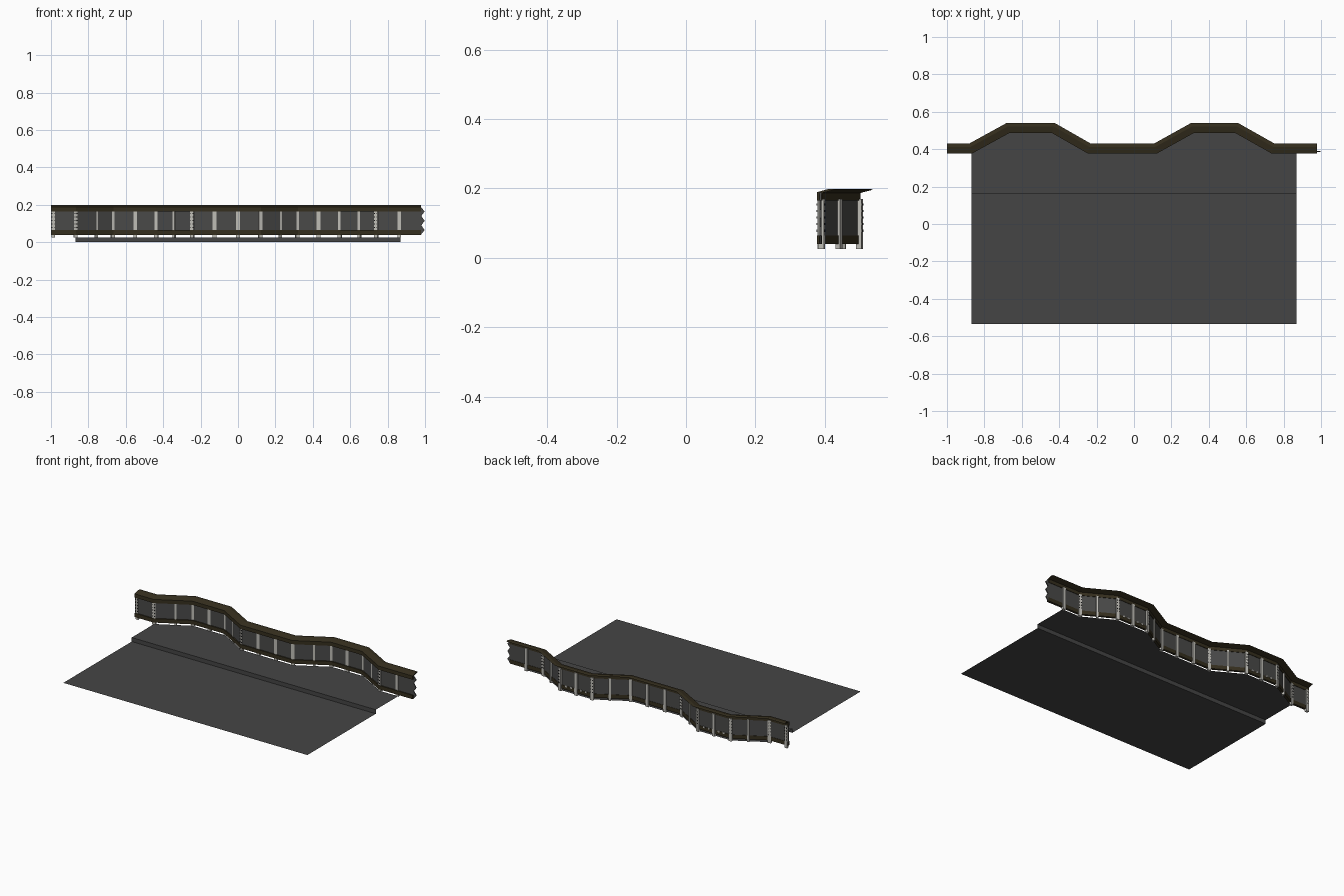
import bpy, bmesh
from mathutils import Vector, Matrix

if "Cube" in bpy.data.objects:
    bpy.data.objects.remove(bpy.data.objects["Cube"])


def material(name, rgb):
    m = bpy.data.materials.new(name)
    m.diffuse_color = (*rgb, 1)
    m.use_nodes = True
    m.node_tree.nodes["Principled BSDF"].inputs["Base Color"].default_value = m.diffuse_color
    return m


ASPHALT = material("asphalt grey", (0.06, 0.06, 0.06))
PANEL = material("panel grey", (0.068, 0.068, 0.066))
TRIM = material("dark olive brown", (0.036, 0.028, 0.013))
STEEL = material("pale steel", (0.52, 0.51, 0.47))
BOLT = material("bolt black", (0.02, 0.02, 0.02))

# Winding fence line, seen from above
PATH = [Vector(p) for p in [
    (-1, .387), (-.868, .387), (-.668, .497), (-.437, .497), (-.245, .387),
    (.12, .387), (.318, .497), (.543, .497), (.738, .387), (.978, .387)]]


def finish(name, bm, mat, recalc=True):
    if recalc:
        bmesh.ops.recalc_face_normals(bm, faces=bm.faces[:])
    me = bpy.data.meshes.new(name)
    bm.to_mesh(me)
    bm.free()
    me.materials.append(mat)
    ob = bpy.data.objects.new(name, me)
    bpy.context.collection.objects.link(ob)
    return ob


def normal(a, b):
    d = (b - a).normalized()
    return Vector((-d.y, d.x))


def miter(i):
    """Offset direction at a path corner, pointing to the back."""
    n1 = normal(PATH[max(i - 1, 0)], PATH[max(i, 1)])
    j = min(i, len(PATH) - 2)
    n2 = normal(PATH[j], PATH[j + 1])
    m = (n1 + n2).normalized()
    return m / m.dot(n1)


def sweep(name, profile, mat):
    """Run a closed (offset, z) profile along the fence line."""
    bm = bmesh.new()
    rings = []
    for i, p in enumerate(PATH):
        m = miter(i)
        rings.append([bm.verts.new((*(p + m * o), z)) for o, z in profile])
    k = len(profile)
    for r, s in zip(rings, rings[1:]):
        for a in range(k):
            b = (a + 1) % k
            bm.faces.new((r[a], s[a], s[b], r[b]))
    bm.faces.new(rings[0])
    bm.faces.new(rings[-1])
    return finish(name, bm, mat)


def add_box(bm, frame, lo, hi):
    lo, hi = Vector(lo), Vector(hi)
    mat = frame @ Matrix.Translation((lo + hi) / 2) @ Matrix.Diagonal((*(hi - lo), 1))
    bmesh.ops.create_cube(bm, size=1, matrix=mat)


def frame_at(x):
    """Local frame on the fence line: x along it, y to the back."""
    for i, p in enumerate(PATH):
        if abs(p.x - x) < .006:
            n, pos = miter(i).normalized(), p
            break
    else:
        i = max(k for k in range(len(PATH) - 1) if PATH[k].x < x)
        a, b = PATH[i], PATH[i + 1]
        n, pos = normal(a, b), a.lerp(b, (x - a.x) / (b.x - a.x))
    return Matrix(((n.y, n.x, 0, pos.x), (-n.x, n.y, 0, pos.y), (0, 0, 1, 0), (0, 0, 0, 1)))


# Ground sheets: road, curb and pavement ending along the fence
bm = bmesh.new()
X, STEP, H = .868, .16, .026
road = [bm.verts.new(v) for v in [(-X, -.535, 0), (X, -.535, 0), (X, STEP, 0), (-X, STEP, 0)]]
top = [bm.verts.new(v) for v in [(-X, STEP, H), (X, STEP, H)]]
bm.faces.new(road)
bm.faces.new((road[3], road[2], top[1], top[0]))
back = [bm.verts.new((X, .387, H))] + [bm.verts.new((*p, H)) for p in reversed(PATH[1:-1])]
bm.faces.new(top + back)
finish("road_and_pavement", bm, ASPHALT, recalc=False)

# Fence panels, trim and overhanging cap
sweep("fence_panels", [(-.003, .042), (-.003, .188), (.003, .188), (.003, .042)], PANEL)
sweep("bottom_rail", [(-.01, .04), (-.01, .065), (.005, .065), (.005, .04)], TRIM)
sweep("top_cap", [(-.01, .165), (-.01, .189), (.025, .199), (.044, .197),
                  (.006, .187), (.006, .165)], TRIM)

# Torn sawtooth end of the last panel
bm = bmesh.new()
teeth = [(.975, .04), (.978, .04), (.998, .065), (.98, .09), (.998, .115),
         (.98, .14), (.998, .165), (.978, .188), (.975, .188)]
f = bm.faces.new([bm.verts.new((x, .384, z)) for x, z in teeth])
ext = bmesh.ops.extrude_face_region(bm, geom=[f])
bmesh.ops.translate(bm, vec=(0, .006, 0),
                    verts=[v for v in ext["geom"] if isinstance(v, bmesh.types.BMVert)])
finish("sawtooth_end", bm, PANEL)

# Posts; those on the slanted runs are thinner
SLANTED = [-.757, -.342, .228, .648]
POSTS = [-.988, -.868, -.668, -.55, -.437, -.245, -.125, 0, .12, .318, .43, .543, .738, .862]
bm = bmesh.new()
for x in POSTS + SLANTED:
    w = .0065 if x in SLANTED else .01
    add_box(bm, frame_at(x), (-w, -.005, .025), (w, .011, .17))
finish("fence_posts", bm, STEEL)

# Bolts on the joint posts, both sides
bm = bmesh.new()
for x in [-.988, -.868, -.245, .738, -.668, -.437, .318, .543]:
    for k in range(5):
        z = .078 + k * .019
        for s in (-.006, .006):
            if x in (-.988, -.868, -.245, .738):
                add_box(bm, frame_at(x), (s - .002, -.009, z - .003), (s + .002, -.004, z + .003))
            add_box(bm, frame_at(x), (s - .002, .01, z - .003), (s + .002, .013, z + .003))
finish("post_bolts", bm, BOLT)

# Small brackets behind the two recessed panels
bm = bmesh.new()
for c in (-.55, .43):
    for dx in (-.07, -.035, .035, .07):
        add_box(bm, frame_at(c + dx), (-.006, .002, .058), (.006, .008, .068))
finish("rear_brackets", bm, STEEL)
